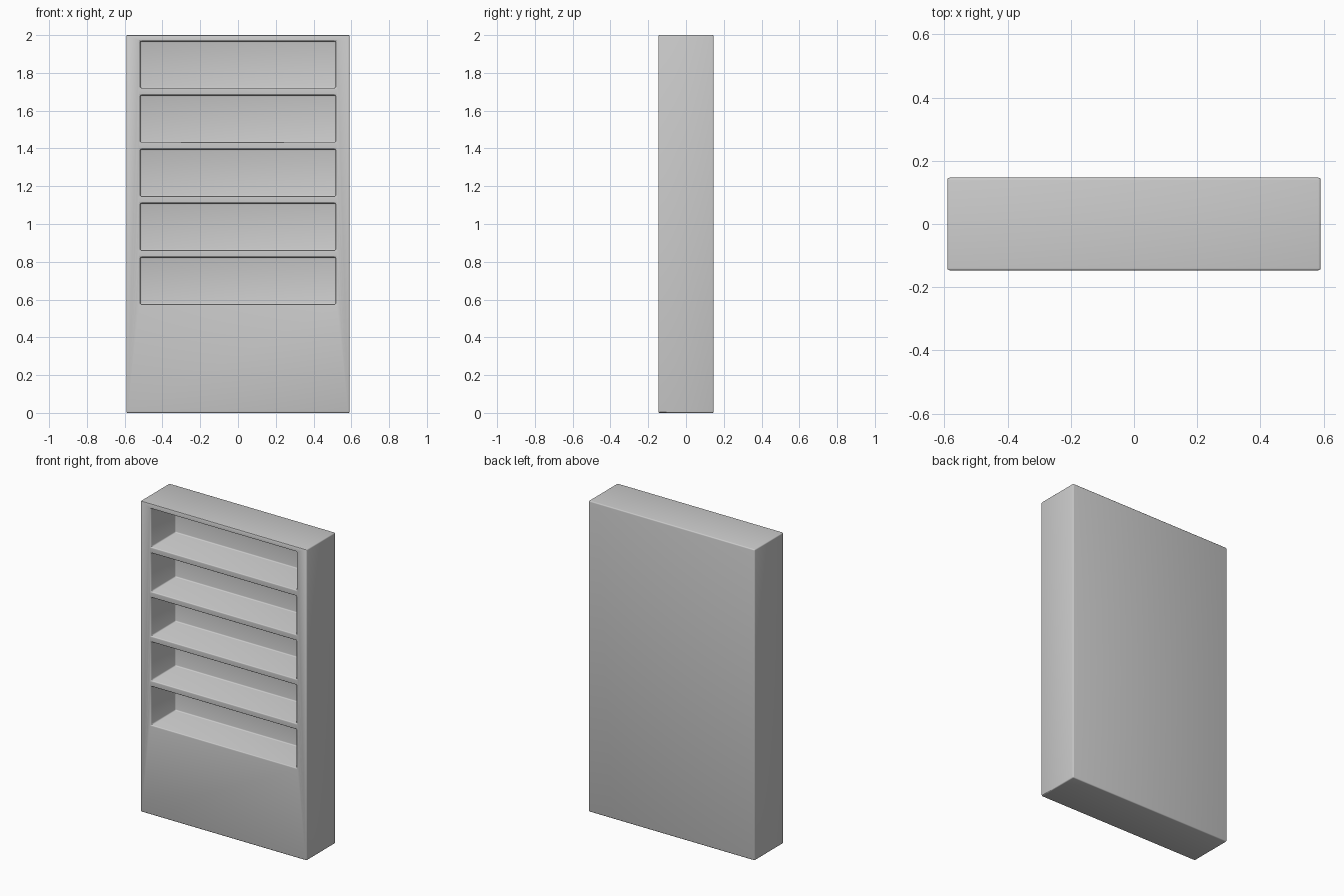
import bpy

if "Cube" in bpy.data.objects:
    bpy.data.objects.remove(bpy.data.objects["Cube"])

WIDTH, DEPTH, HEIGHT = 1.182, 0.293, 2.0
BAY_W, BAY_H, BAY_DEPTH = 1.034, 0.248, 0.25
BAY_TOP, PITCH, BAYS = 1.968, 0.286, 5


def box(name, size, centre):
    bpy.ops.mesh.primitive_cube_add(size=1, location=centre)
    ob = bpy.context.object
    ob.name = name
    ob.scale = size
    bpy.ops.object.transform_apply(location=True, rotation=False, scale=True)
    return ob


# Solid cabinet body
body = box("bookcase", (WIDTH, DEPTH, HEIGHT), (0, 0, HEIGHT / 2))

# Shelf bays, open at the front
cutters = []
for i in range(BAYS):
    front, back = -DEPTH / 2 - 0.05, -DEPTH / 2 + BAY_DEPTH
    z = BAY_TOP - BAY_H / 2 - i * PITCH
    cut = box(f"bay_cutter_{i + 1}", (BAY_W, back - front, BAY_H),
              (0, (front + back) / 2, z))
    cut.hide_render = True
    cutters.append(cut)
    mod = body.modifiers.new(f"bay_{i + 1}", 'BOOLEAN')
    mod.operation = 'DIFFERENCE'
    mod.solver = 'EXACT'
    mod.object = cut

# Softly rounded edges
bevel = body.modifiers.new("edge_bevel", 'BEVEL')
bevel.width = 0.007
bevel.segments = 3
bevel.limit_method = 'ANGLE'

# Apply everything and drop the cutters
bpy.ops.object.select_all(action='DESELECT')
body.select_set(True)
bpy.context.view_layer.objects.active = body
for mod in list(body.modifiers):
    bpy.ops.object.modifier_apply(modifier=mod.name)
for cut in cutters:
    bpy.data.objects.remove(cut, do_unlink=True)
bpy.ops.object.shade_smooth_by_angle()
